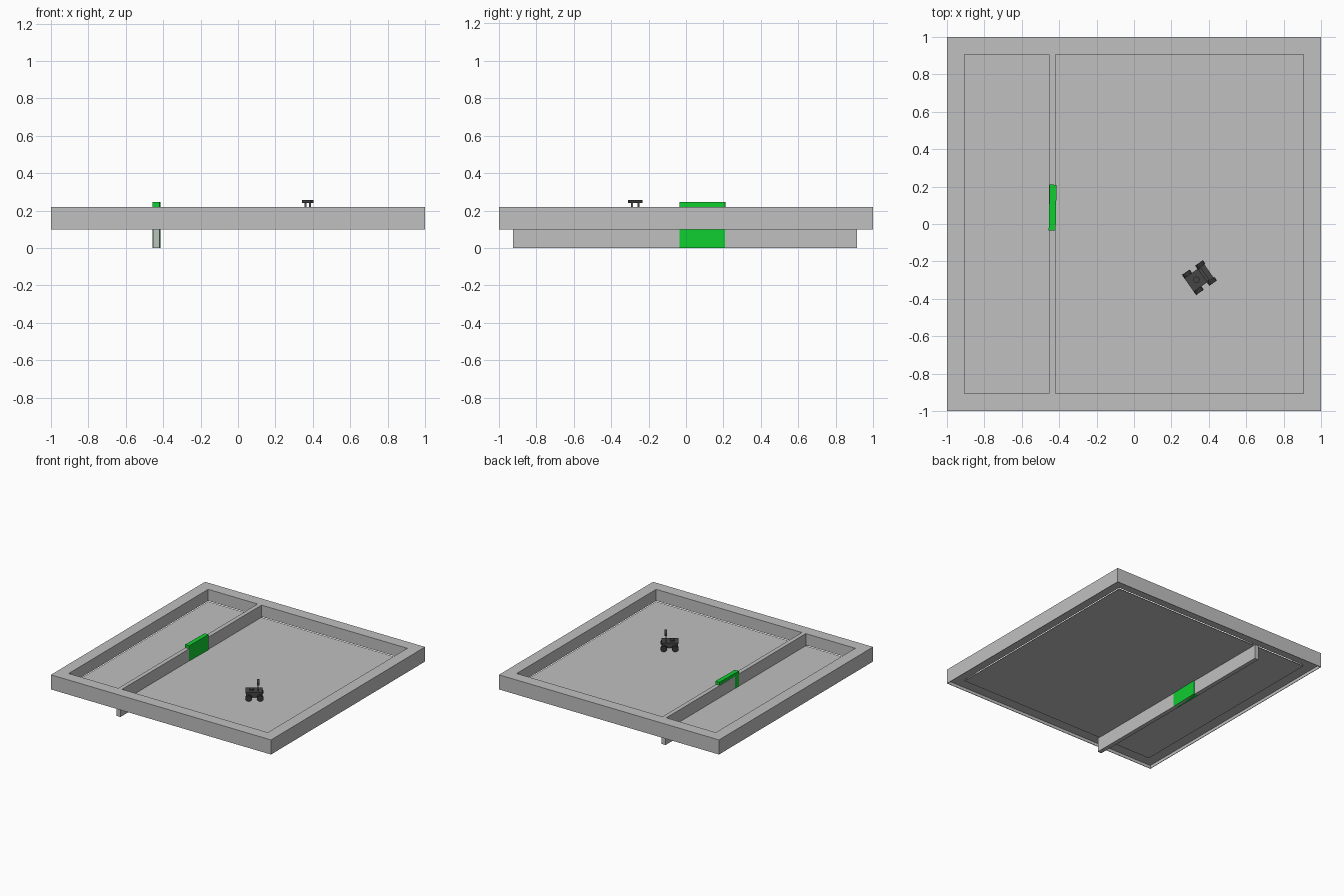
import bpy, math
from mathutils import Matrix, Vector

if "Cube" in bpy.data.objects:
    bpy.data.objects.remove(bpy.data.objects["Cube"])


def material(name, rgb):
    m = bpy.data.materials.new(name)
    m.diffuse_color = (*rgb, 1)
    m.use_nodes = True
    m.node_tree.nodes["Principled BSDF"].inputs["Base Color"].default_value = m.diffuse_color
    return m


GREY = material("wall grey", (0.53, 0.53, 0.53))
GREEN = material("gate green", (0.005, 0.62, 0.03))
DARK = material("robot charcoal", (0.06, 0.06, 0.06))
BLACK = material("tyre black", (0.035, 0.035, 0.035))
SILVER = material("post grey", (0.3, 0.3, 0.3))


def finish(obj, name, mat):
    obj.name = name
    obj.data.materials.append(mat)
    return obj


def box(name, mat, x, y, z):
    """Box from (min, max) ranges on each axis."""
    bpy.ops.mesh.primitive_cube_add(size=1)
    o = bpy.context.object
    size = [r[1] - r[0] for r in (x, y, z)]
    mid = Vector([(r[0] + r[1]) / 2 for r in (x, y, z)])
    o.data.transform(Matrix.Translation(mid) @ Matrix.Diagonal((*size, 1)))
    return finish(o, name, mat)


def ring(name, mat, outer, inner, z0, z1):
    """Square frame with mitred corners, as one closed mesh."""
    verts = [(sx * r, sy * r, z) for z in (z0, z1) for r in (outer, inner)
             for sx, sy in ((-1, -1), (1, -1), (1, 1), (-1, 1))]
    faces = []
    for i in range(4):
        j = (i + 1) % 4
        faces += [(i, j, j + 8, i + 8), (j + 4, i + 4, i + 12, j + 12),
                  (i + 8, j + 8, j + 12, i + 12), (j, i, i + 4, j + 4)]
    me = bpy.data.meshes.new(name)
    me.from_pydata(verts, [], faces)
    o = bpy.data.objects.new(name, me)
    bpy.context.collection.objects.link(o)
    return finish(o, name, mat)


# arena: wall frame, thin skirt below it, floor sheet
WALL = 0.905
ring("outer_wall", GREY, 1.0, WALL, 0.125, 0.22)
ring("wall_skirt", GREY, 1.0, 0.996, 0.10, 0.125)
box("floor", GREY, (-WALL, WALL), (-WALL, WALL), (0.115, 0.12))

# partition, flush with the wall top and reaching down to the ground
PX = (-0.455, -0.42)
box("partition_top", GREY, PX, (-WALL, WALL), (0.12, 0.22))
box("partition_base", GREY, PX, (-0.925, 0.915), (0.0, 0.12))

# green gate block, set slightly askew in the partition
gate = box("gate", GREEN, (-0.0185, 0.0185), (-0.1225, 0.1225), (0.0, 0.245))
gate.location = (-0.435, 0.0875, 0)
gate.rotation_euler.z = math.radians(-1.2)

# small four-wheeled robot, built along +x then turned into place
robot = [
    box("robot_chassis", DARK, (-0.062, 0.056), (-0.038, 0.038), (0.142, 0.180)),
    box("robot_deck", DARK, (-0.068, 0.062), (-0.044, 0.044), (0.176, 0.184)),
    box("sensor_bar", DARK, (0.019, 0.037), (-0.041, 0.041), (0.242, 0.256)),
]
for side in (-1, 1):
    y = side * 0.022
    robot.append(box("mast_post", SILVER, (0.024, 0.032),
                     (y - 0.004, y + 0.004), (0.184, 0.242)))


def cylinder(name, mat, radius, depth, loc, rot=(0, 0, 0), sides=24):
    bpy.ops.mesh.primitive_cylinder_add(vertices=sides, radius=radius, depth=depth)
    o = bpy.context.object
    turn = Matrix.Rotation(rot[0], 4, 'X')
    o.data.transform(Matrix.Translation(loc) @ turn)
    bpy.ops.object.shade_smooth_by_angle()
    return finish(o, name, mat)


robot.append(cylinder("deck_turret", DARK, 0.017, 0.012, (-0.02, 0, 0.189)))
for sx in (-1, 1):
    for sy in (-1, 1):
        robot.append(cylinder("wheel", BLACK, 0.024, 0.022,
                              (sx * 0.043, sy * 0.055, 0.144), (math.pi / 2, 0, 0)))
for part in robot:
    part.location = (0.35, -0.287, 0)
    part.rotation_euler.z = math.radians(35)
